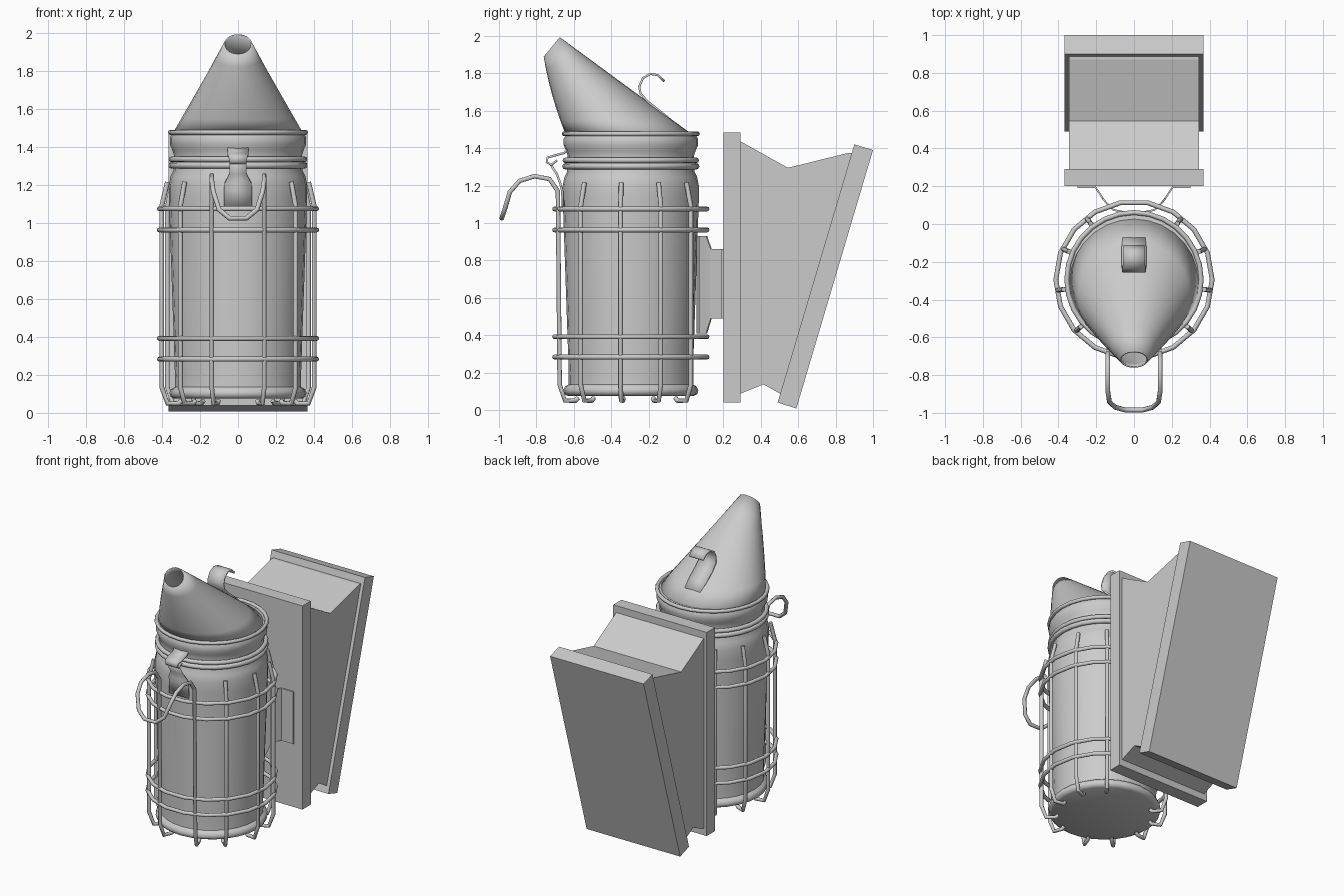
import bpy, bmesh, math
from mathutils import Vector

if "Cube" in bpy.data.objects:
    bpy.data.objects.remove(bpy.data.objects["Cube"])

CY = -0.295  # can axis


def make(name, verts, faces, smooth=0, thick=0, offset=0):
    me = bpy.data.meshes.new(name)
    me.from_pydata(verts, [], faces)
    bm = bmesh.new()
    bm.from_mesh(me)
    bmesh.ops.remove_doubles(bm, verts=bm.verts, dist=1e-5)
    bmesh.ops.recalc_face_normals(bm, faces=bm.faces)
    bm.to_mesh(me)
    bm.free()
    ob = bpy.data.objects.new(name, me)
    bpy.context.collection.objects.link(ob)
    if thick:
        m = ob.modifiers.new("thickness", 'SOLIDIFY')
        m.thickness, m.offset = thick, offset
    if smooth:
        bpy.ops.object.select_all(action='DESELECT')
        bpy.context.view_layer.objects.active = ob
        ob.select_set(True)
        bpy.ops.object.shade_smooth_by_angle(angle=math.radians(smooth))
    return ob


def loft(name, rings, **kw):
    n = len(rings[0])
    faces = [(i * n + j, i * n + (j + 1) % n, (i + 1) * n + (j + 1) % n, (i + 1) * n + j)
             for i in range(len(rings) - 1) for j in range(n)]
    return make(name, [v for r in rings for v in r], faces, **kw)


def circle(r, z, n=28):
    return [(r * math.cos(a), CY + r * math.sin(a), z)
            for a in (2 * math.pi * j / n for j in range(n))]


def lathe(name, profile, **kw):
    return loft(name, [circle(r, z) for r, z in profile], smooth=50, **kw)


def ring(name, R, z, r, n):
    bpy.ops.mesh.primitive_torus_add(location=(0, CY, z), major_radius=R, minor_radius=r,
                                     major_segments=n, minor_segments=8)
    ob = bpy.context.object
    ob.name = name
    bpy.ops.object.shade_smooth_by_angle(angle=math.radians(50))


def wire(name, pts, r=0.013):
    cu = bpy.data.curves.new(name, 'CURVE')
    cu.dimensions = '3D'
    cu.bevel_depth, cu.bevel_resolution, cu.use_fill_caps = r, 2, True
    sp = cu.splines.new('POLY')
    sp.points.add(len(pts) - 1)
    for p, co in zip(sp.points, pts):
        p.co = (*co, 1)
    ob = bpy.data.objects.new(name, cu)
    bpy.context.collection.objects.link(ob)
    bpy.ops.object.select_all(action='DESELECT')
    bpy.context.view_layer.objects.active = ob
    ob.select_set(True)
    bpy.ops.object.convert(target='MESH')
    bpy.ops.object.shade_smooth_by_angle(angle=math.radians(50))


def strip(name, pts, thick=0.012):
    """Bent metal strip: (y, z, half width) along its length."""
    verts = [(s * w, y, z) for y, z, w in pts for s in (-1, 1)]
    faces = [(2 * i, 2 * i + 1, 2 * i + 3, 2 * i + 2) for i in range(len(pts) - 1)]
    make(name, verts, faces, smooth=50, thick=thick)


def slab(name, yz, hw):
    """Side outline extruded across x."""
    n = len(yz)
    verts = [(s * hw, y, z) for s in (-1, 1) for y, z in yz]
    faces = [tuple(range(n)), tuple(range(n, 2 * n))]
    faces += [(i, (i + 1) % n, n + (i + 1) % n, n + i) for i in range(n)]
    make(name, verts, faces)


# Fire can and lid band
lathe("can", [(0.0, 0.075), (0.335, 0.075), (0.355, 0.085), (0.361, 0.105), (0.352, 0.125),
              (0.333, 0.137), (0.332, 0.2), (0.364, 1.13), (0.364, 1.2), (0.355, 1.245),
              (0.34, 1.275), (0.34, 1.35)])
lathe("lid_band", [(0.338, 1.335), (0.338, 1.36), (0.346, 1.385), (0.359, 1.415),
                   (0.359, 1.45), (0.345, 1.475), (0.32, 1.478)])
for name, R, z, r in (("can_rim", 0.35, 1.303, 0.017), ("lid_rim", 0.35, 1.335, 0.015),
                      ("lid_bead", 0.356, 1.477, 0.013)):
    ring(name, R, z, r, 28)

# Slanted open spout: round base to small tilted mouth
base_c, tip_c = Vector((0, -0.308, 1.475)), Vector((0, -0.717, 1.94))
rings = []
for k in range(7):
    t = k / 6
    row = []
    for j in range(28):
        a = 2 * math.pi * j / 28
        b = base_c + Vector((0.337 * math.cos(a), 0.332 * math.sin(a), 0))
        e = tip_c + Vector((0.07 * math.cos(a), 0.04 * math.sin(a), 0.05 * math.sin(a)))
        p = b.lerp(e, t)
        p.y -= 0.05 * t * (1 - t) * max(0, -math.sin(a))
        row.append(p)
    rings.append(row)
loft("spout", rings, smooth=50, thick=0.008)

# Lid hook and front latch
strip("lid_hook", [(-0.075, 1.545, 0.06), (-0.13, 1.59, 0.066), (-0.2, 1.645, 0.066),
                   (-0.243, 1.69, 0.064), (-0.25, 1.73, 0.062), (-0.23, 1.775, 0.06),
                   (-0.19, 1.797, 0.058), (-0.15, 1.79, 0.056), (-0.115, 1.757, 0.055)])
strip("latch_loop", [(-0.63, 1.40, 0.055), (-0.65, 1.375, 0.055), (-0.705, 1.36, 0.055),
                     (-0.74, 1.35, 0.05), (-0.745, 1.325, 0.045), (-0.72, 1.31, 0.045),
                     (-0.69, 1.335, 0.045)])
strip("latch_tongue", [(-0.725, 1.315, 0.045), (-0.69, 1.26, 0.045), (-0.672, 1.21, 0.07),
                       (-0.662, 1.17, 0.075), (-0.658, 1.08, 0.075)])

# Wire guard: hoops
for i, z in enumerate((1.075, 0.963, 0.392, 0.283)):
    ring(f"guard_hoop_{i + 1}", 0.414, z, 0.013, 18)

# Wire guard: uprights with bent-in feet
SIDES = [(0.30, -0.265), (0.40, -0.055), (0.37, 0.16), (0.25, 0.325)]


def radial(a, pairs):
    return [(r * math.cos(a), CY + r * math.sin(a), z) for r, z in pairs]


FOOT = [(0.30, 0.065), (0.315, 0.05), (0.375, 0.05), (0.405, 0.135)]
for i, (x, y) in enumerate(SIDES):
    for side, s in (("right", 1), ("left", -1)):
        a = math.atan2(y, s * x)
        wire(f"guard_upright_{side}_{i + 1}", radial(a, FOOT + [(0.405, 1.09), (0.375, 1.215)]))

# Front uprights run on into the hanging handle
half = radial(math.atan2(-0.385, 0.14), FOOT)
half += [(0.138, -0.685, 1.17), (0.138, -0.73, 1.235), (0.138, -0.81, 1.25),
         (0.138, -0.89, 1.225), (0.13, -0.942, 1.165), (0.10, -0.97, 1.07), (0.045, -0.985, 1.025)]
wire("front_handle", half + [(-x, y, z) for x, y, z in reversed(half)])

# Sheet bracket between can and bellows: (x, y, bottom, top)
br = [(0.30, 0.196, 0.49, 0.86), (0.205, 0.196, 0.49, 0.86), (0.165, 0.135, 0.49, 0.86),
      (0.145, 0.11, 0.41, 0.93), (0.11, 0.075, 0.41, 0.93), (0.05, 0.062, 0.41, 0.93)]
br += [(-x, y, a, b) for x, y, a, b in reversed(br)]
make("bellows_bracket", [(x, y, z) for x, y, a, b in br for z in (a, b)],
     [(2 * i, 2 * i + 1, 2 * i + 3, 2 * i + 2) for i in range(len(br) - 1)], thick=0.01)

# Bellows: two boards with the folded leather between
slab("front_board", [(0.20, 0.04), (0.292, 0.04), (0.292, 1.485), (0.20, 1.485)], 0.367)
slab("back_board", [(0.49, 0.04), (0.59, 0.008), (1.0, 1.39), (0.90, 1.42)], 0.367)
slab("bellows_leather", [(0.285, 0.085), (0.415, 0.137), (0.525, 0.075), (0.895, 1.375),
                         (0.87, 1.375), (0.545, 1.295), (0.285, 1.44)], 0.344)
